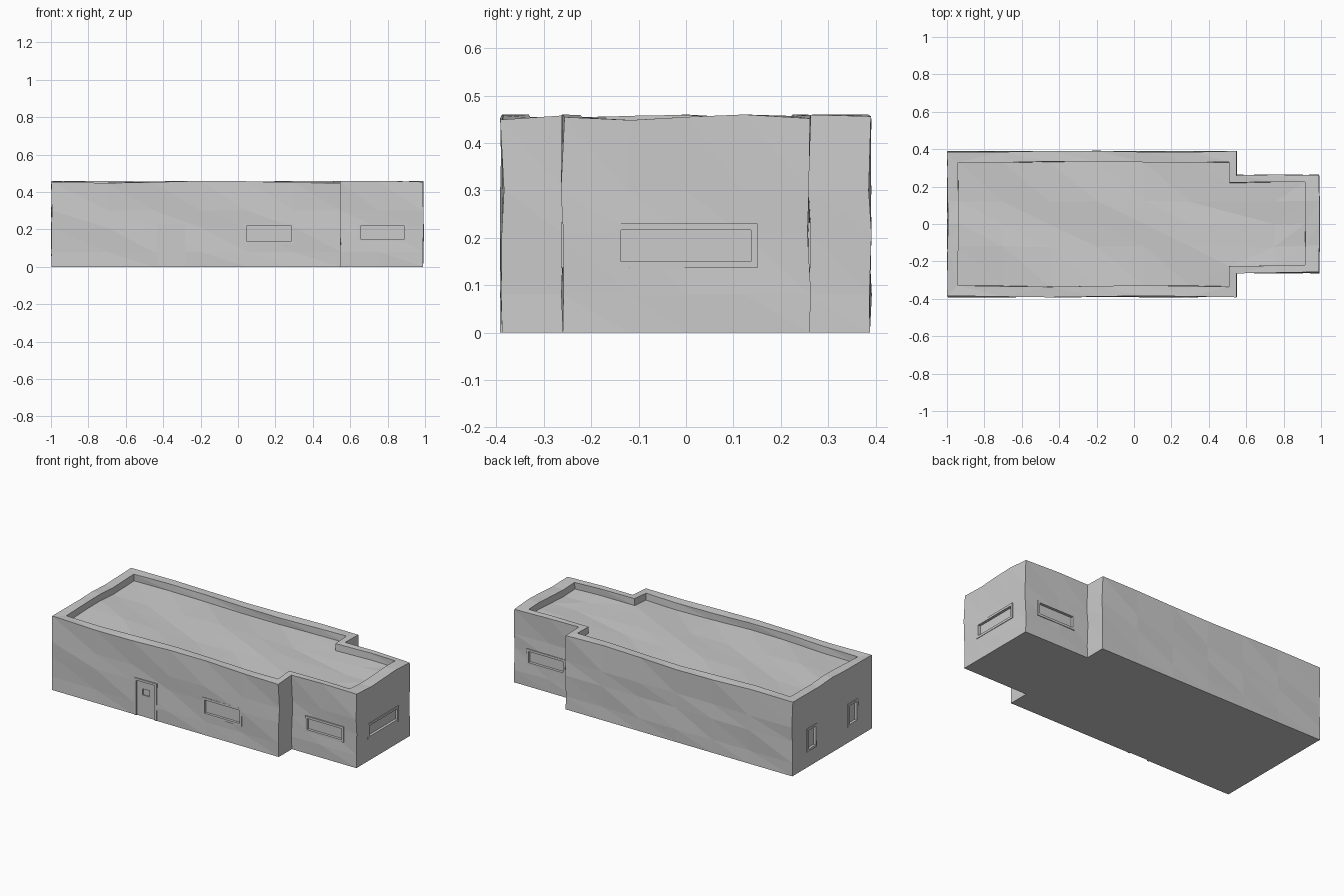
import bpy, bmesh, math
from mathutils import Vector, Matrix

if "Cube" in bpy.data.objects:
    bpy.data.objects.remove(bpy.data.objects["Cube"])

H, ROOF = 0.454, 0.412


def finish(bm, name):
    bmesh.ops.recalc_face_normals(bm, faces=bm.faces)
    me = bpy.data.meshes.new(name)
    bm.to_mesh(me)
    bm.free()
    ob = bpy.data.objects.new(name, me)
    bpy.context.collection.objects.link(ob)
    return ob


def plan(x0, x1, x2, y0, y1):
    # Stepped floor plan: wide main block and a narrower wing
    return [(x0, -y0), (x1, -y0), (x1, -y1), (x2, -y1),
            (x2, y1), (x1, y1), (x1, y0), (x0, y0)]


# Adobe shell: outer walls, parapet top, inner parapet and sunken roof
outer = plan(-0.997, 0.55, 0.99, 0.388, 0.26)
inner = plan(-0.94, 0.51, 0.915, 0.332, 0.222)
bm = bmesh.new()
loops = [[bm.verts.new((x, y, z)) for x, y in pts]
         for pts, z in ((outer, 0), (outer, H), (inner, H), (inner, ROOF))]
for a, b in zip(loops, loops[1:]):
    for i in range(8):
        j = (i + 1) % 8
        bm.faces.new((a[i], a[j], b[j], b[i]))
bm.faces.new(loops[0][::-1])
bm.faces.new(loops[3])


def cut(co, no):
    bmesh.ops.bisect_plane(bm, geom=bm.verts[:] + bm.edges[:] + bm.faces[:],
                           plane_co=co, plane_no=no, dist=1e-5)


for x in (-0.7, -0.45, -0.2, 0.05, 0.3, 0.75):
    cut((x, 0, 0), (1, 0, 0))
for y in (-0.12, 0.0, 0.12):
    cut((0, y, 0), (0, 1, 0))
for z in (0.08, 0.21, 0.3):
    cut((0, 0, z), (0, 0, 1))
bmesh.ops.triangulate(bm, faces=bm.faces[:])
# Hand-plastered unevenness
for v in bm.verts:
    x, y, z = v.co
    if z > 0.001:
        v.co.x += 0.002 * math.sin(17 * z + 9 * y)
        v.co.y += 0.004 * math.sin(6 * x + 19 * z + 3 * y)
    if z > 0.4:
        v.co.z += 0.006 * math.sin(5.5 * x + 13 * y + 1.0)
shell = finish(bm, "adobe_walls")

# Each wall frame: local x along the wall, local y into the wall, z up
WALLS = {
    "front": Matrix.Translation((0, -0.388, 0)),
    "wing_front": Matrix.Translation((0, -0.26, 0)),
    "wing_back": Matrix.Translation((0, 0.26, 0)) @ Matrix.Rotation(math.pi, 4, 'Z'),
    "right": Matrix.Translation((0.99, 0, 0)) @ Matrix.Rotation(math.pi / 2, 4, 'Z'),
    "left": Matrix.Translation((-0.997, 0, 0)) @ Matrix.Rotation(-math.pi / 2, 4, 'Z'),
}


def boxes(name, wall, spans):
    bm = bmesh.new()
    for x0, x1, y0, y1, z0, z1 in spans:
        m = (Matrix.Translation(((x0 + x1) / 2, (y0 + y1) / 2, (z0 + z1) / 2))
             @ Matrix.Diagonal((x1 - x0, y1 - y0, z1 - z0, 1)))
        bmesh.ops.create_cube(bm, size=1, matrix=WALLS[wall] @ m)
    return finish(bm, name)


def carve(target, cutter):
    cutter.hide_render = True
    cutter.hide_viewport = False
    cutter.display_type = 'WIRE'
    mod = target.modifiers.new("opening", 'BOOLEAN')
    mod.operation, mod.solver, mod.object = 'DIFFERENCE', 'EXACT', cutter


def opening(name, wall, x0, x1, z0, z1, sill=True, t=0.014):
    carve(shell, boxes(name + "_cutter", wall,
                       [(x0, x1, -0.03, 0.02, z0 if sill else -0.02, z1)]))
    p, q = -0.004, 0.018
    bars = [(x0 - t, x0, p, q, z0, z1), (x1, x1 + t, p, q, z0, z1),
            (x0 - t, x1 + t, p, q, z1, z1 + t)]
    if sill:
        bars.append((x0 - t, x1 + t, p, q, z0 - t, z0))
    boxes(name + "_frame", wall, bars)


# Windows with recessed panes
for name, wall, x0, x1, z0, z1 in (
        ("main_window", "front", 0.045, 0.285, 0.137, 0.218),
        ("wing_front_window", "wing_front", 0.655, 0.89, 0.15, 0.218),
        ("wing_back_window", "wing_back", -0.89, -0.655, 0.15, 0.218),
        ("end_window", "right", -0.137, 0.137, 0.15, 0.216),
        ("left_window_a", "left", -0.235, -0.165, 0.11, 0.225),
        ("left_window_b", "left", 0.165, 0.235, 0.11, 0.225)):
    opening(name, wall, x0, x1, z0, z1)
    boxes(name + "_pane", wall, [(x0, x1, 0.012, 0.03, z0, z1)])

# Door with a small recessed peep window
opening("door", "front", -0.42, -0.295, 0.0, 0.215, sill=False)
door = boxes("door", "front", [(-0.42, -0.295, 0.004, 0.03, 0, 0.215)])
carve(door, boxes("peep_cutter", "front", [(-0.382, -0.335, -0.02, 0.012, 0.132, 0.17)]))
